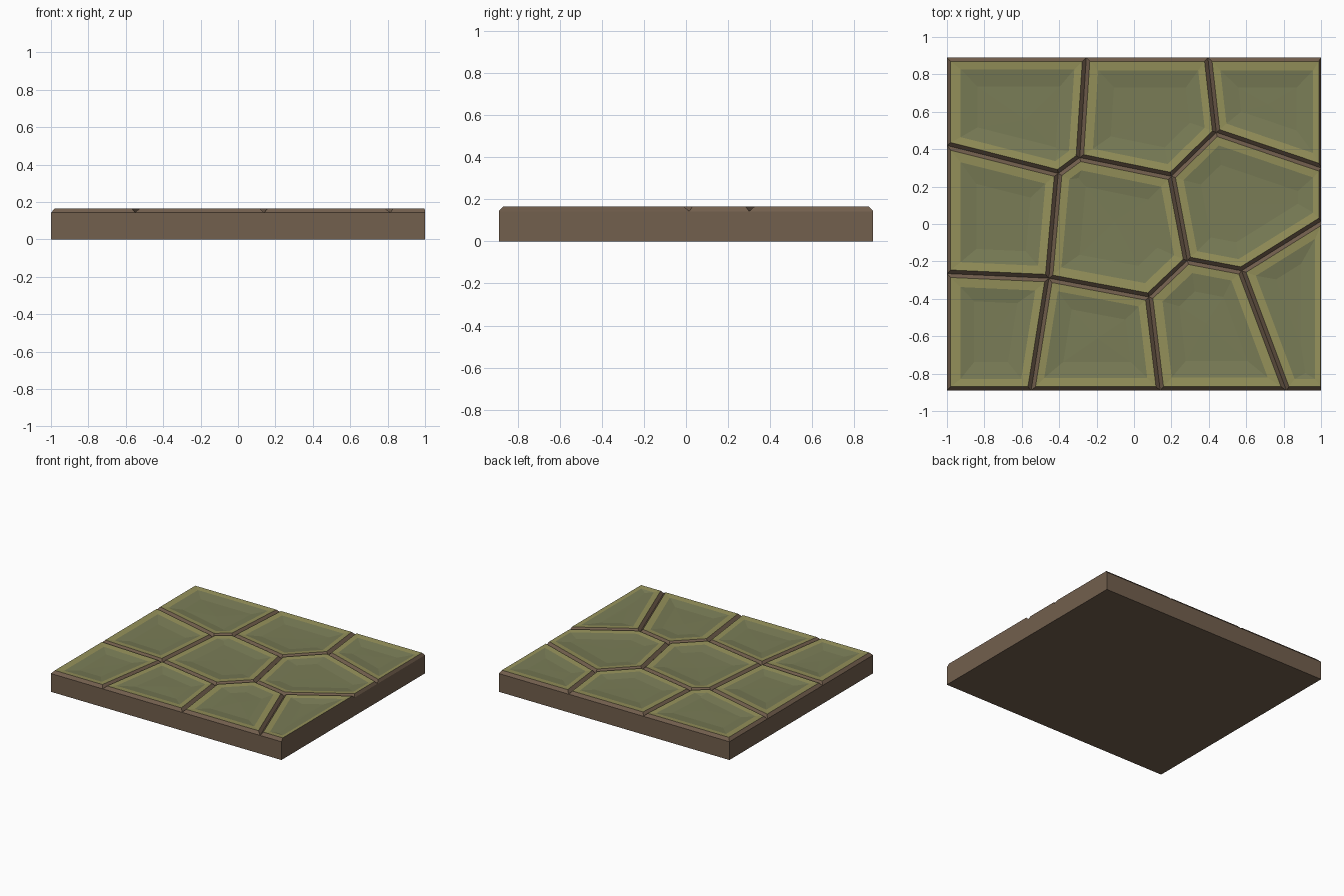
import bpy, bmesh, random
from mathutils import Vector

if "Cube" in bpy.data.objects:
    bpy.data.objects.remove(bpy.data.objects["Cube"])

random.seed(4)
X, Y = 1.0, 0.89
Z_JOINT, Z_TOP, Z_RIM, Z_FLOOR = 0.143, 0.165, 0.161, 0.149


def material(name, rgb):
    m = bpy.data.materials.new(name)
    m.diffuse_color = (*rgb, 1)
    m.use_nodes = True
    m.node_tree.nodes["Principled BSDF"].inputs["Base Color"].default_value = m.diffuse_color
    return m


earth = material("brown earth", (0.170, 0.115, 0.075))
moss = material("olive stone", (0.193, 0.203, 0.094))
edge = material("light olive rim", (0.300, 0.284, 0.103))


def make_object(name, bm, mats):
    me = bpy.data.meshes.new(name)
    bm.to_mesh(me)
    bm.free()
    for m in mats:
        me.materials.append(m)
    ob = bpy.data.objects.new(name, me)
    bpy.context.collection.objects.link(ob)
    return ob


def inset(poly, dists):
    """Move every edge of a counter-clockwise polygon inwards by its own distance."""
    n = len(poly)
    lines = []
    for i in range(n):
        d = (poly[(i + 1) % n] - poly[i]).normalized()
        lines.append((poly[i] + Vector((-d.y, d.x)) * dists[i], d))
    out = []
    for i in range(n):
        (p, d), (q, e) = lines[i - 1], lines[i]
        t = (q - p).cross(e) / d.cross(e)
        out.append(p + d * t)
    return out


# Joint network shared by neighbouring stones
P = {
    "tl": (-X, Y), "t1": (-0.255, Y), "t2": (0.395, Y), "tr": (X, Y),
    "l1": (-X, 0.42), "l2": (-X, -0.265), "r1": (X, 0.30), "r2": (X, 0.015),
    "bl": (-X, -Y), "b1": (-0.55, -Y), "b2": (0.14, -Y), "b3": (0.815, -Y), "br": (X, -Y),
    "a": (-0.405, 0.27), "b": (-0.29, 0.355), "c": (0.20, 0.255), "d": (0.44, 0.49),
    "e": (0.285, -0.195), "f": (0.575, -0.25), "g": (0.08, -0.39), "h": (-0.455, -0.29),
}
STONES = {
    "stone_back_left": "tl t1 b a l1", "stone_back_middle": "t1 t2 d c b",
    "stone_back_right": "t2 tr r1 d", "stone_left": "l1 a h l2",
    "stone_centre": "a b c e g h", "stone_right": "c d r1 r2 f e",
    "stone_front_left": "l2 h b1 bl", "stone_front_middle": "h g b2 b1",
    "stone_front_inner_right": "g e f b3 b2", "stone_front_right": "f r2 br b3",
}


def stone(name, keys):
    poly = [Vector(P[k]) for k in reversed(keys.split())]
    n = len(poly)
    bevel, rim, slope = [], [], []
    for i in range(n):
        p, q = poly[i], poly[(i + 1) % n]
        on_right = p.x == X and q.x == X
        on_left = p.x == -X and q.x == -X
        short = (q - p).length < 0.2
        bevel.append(0.002 if on_right and "front" in name else 0.012 if on_right else 0.02)
        rim.append(0.03 if on_right else 0.053 if on_left else random.uniform(0.038, 0.05))
        slope.append(0.045 if short else random.uniform(0.07, 0.095))

    # Rings: joint bottom, bevelled top, rim inner edge, dished floor
    rings2d = [poly]
    for dist in (bevel, rim, slope):
        rings2d.append(inset(rings2d[-1], dist))
    bm = bmesh.new()
    rings = [[bm.verts.new((v.x, v.y, z)) for v in ring]
             for ring, z in zip(rings2d, (Z_JOINT, Z_TOP, Z_RIM, Z_FLOOR))]
    for level, (lo, hi) in enumerate(zip(rings, rings[1:])):
        for i in range(n):
            j = (i + 1) % n
            bm.faces.new((lo[i], lo[j], hi[j], hi[i])).material_index = (0, 1, 2)[level]

    # Slightly uneven floor
    c = sum(rings2d[3], Vector((0, 0))) / n
    mid = bm.verts.new((c.x, c.y, Z_FLOOR + random.uniform(-0.002, 0.003)))
    for i in range(n):
        bm.faces.new((rings[3][i], rings[3][(i + 1) % n], mid)).material_index = 2
    make_object(name, bm, (earth, edge, moss))


for stone_name, stone_keys in STONES.items():
    stone(stone_name, stone_keys)

# Earth slab below the stones
bm = bmesh.new()
bmesh.ops.create_cube(bm, size=1)
for v in bm.verts:
    v.co = (v.co.x * 2 * X, v.co.y * 2 * Y, (v.co.z + 0.5) * Z_JOINT)
make_object("earth_slab", bm, (earth,))
